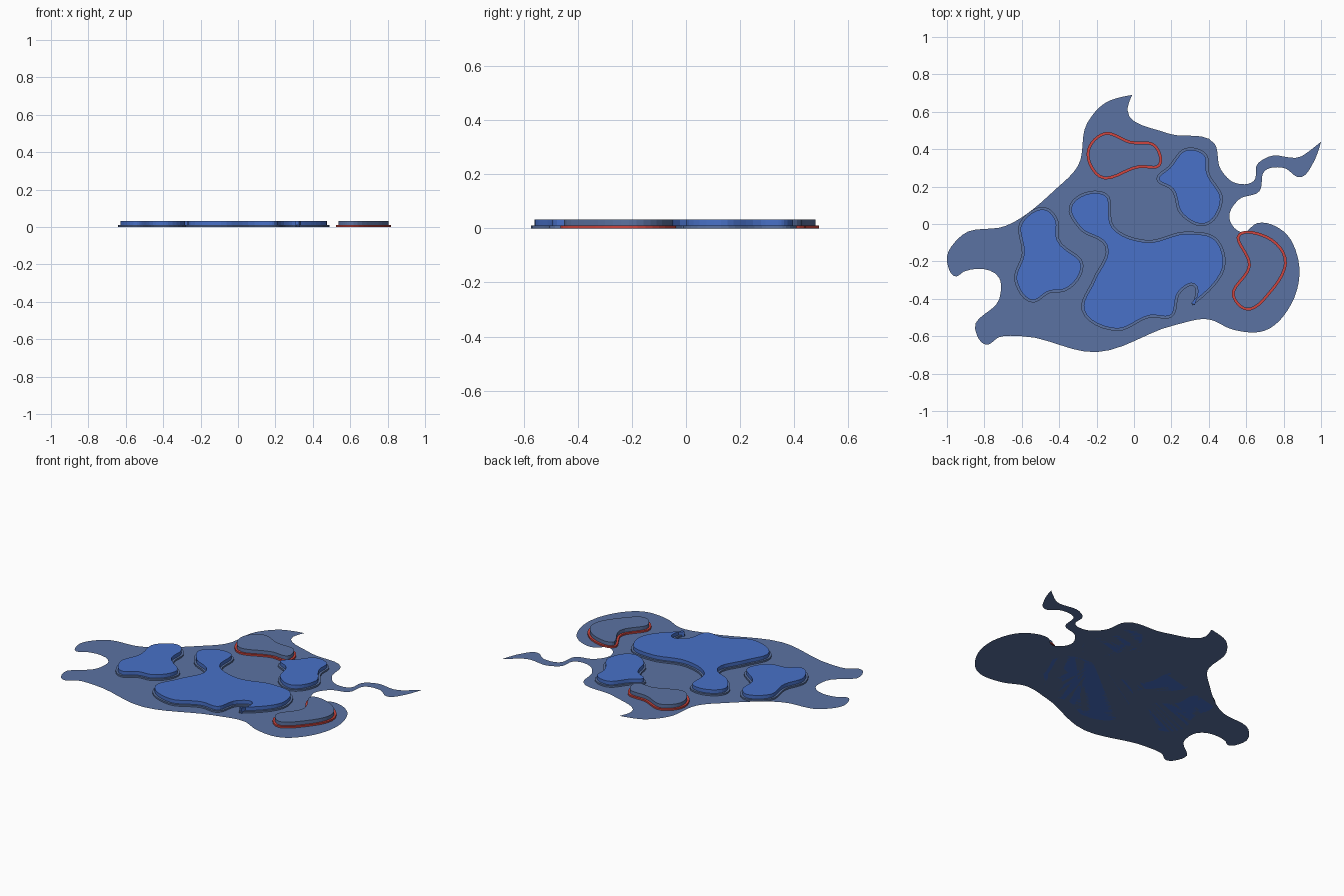
import bpy
import bmesh
from mathutils import Vector

if "Cube" in bpy.data.objects:
    bpy.data.objects.remove(bpy.data.objects["Cube"])

RIM_TOP, LAND_TOP, RIM_WIDTH = 0.010, 0.033, 0.013


def material(name, rgb):
    m = bpy.data.materials.new(name)
    m.diffuse_color = (*rgb, 1)
    m.use_nodes = True
    m.node_tree.nodes["Principled BSDF"].inputs["Base Color"].default_value = m.diffuse_color
    return m


def smooth_loop(points, steps=6):
    """Closed spline through the points, counter-clockwise; tight turns stay sharp."""
    p = [Vector(q) for q in points]
    n = len(p)
    if sum(p[i - 1].x * p[i].y - p[i].x * p[i - 1].y for i in range(n)) < 0:
        p.reverse()
    tangents = []
    for i in range(n):
        a, b = p[i] - p[i - 1], p[(i + 1) % n] - p[i]
        t = a.normalized() * b.length + b.normalized() * a.length
        tangents.append(Vector((0, 0)) if a.angle(b) > 2.12 else t.normalized())
    out = []
    for i in range(n):
        j = (i + 1) % n
        size = (p[j] - p[i]).length
        for k in range(steps):
            t = k / steps
            blend = t * t * (3 - 2 * t)
            pull = tangents[i] * (t * (1 - t) ** 2) - tangents[j] * (t * t * (1 - t))
            out.append(p[i].lerp(p[j], blend) + pull * size)
    return out


def inset(loop, d):
    out = []
    for i, p in enumerate(loop):
        a = (p - loop[i - 1]).normalized()
        b = (loop[(i + 1) % len(loop)] - p).normalized()
        m = Vector((-a.y - b.y, a.x + b.x))
        out.append(p + m * (d / max(0.6, 1 + a.dot(b))))
    return out


def build(name, rings, mat, capped=False):
    """Stack of (loop, z) rings joined by quads, optionally capped at both ends."""
    bm = bmesh.new()
    rows = [[bm.verts.new((p.x, p.y, z)) for p in loop] for loop, z in rings]
    for lo, hi in zip(rows, rows[1:]):
        for i in range(len(lo)):
            j = (i + 1) % len(lo)
            bm.faces.new((lo[i], lo[j], hi[j], hi[i]))
    if capped:
        bm.faces.new(rows[-1])
        if len(rows) > 1:
            bm.faces.new(rows[0][::-1])
    mesh = bpy.data.meshes.new(name)
    bm.to_mesh(mesh)
    bm.free()
    mesh.materials.append(mat)
    bpy.context.collection.objects.link(bpy.data.objects.new(name, mesh))


def patch(name, body_mat, rim_mat, points):
    """Raised slab with a low, slightly wider rim."""
    outer = smooth_loop(points)
    inner = inset(outer, RIM_WIDTH)
    build(name, [(inner, 0), (inner, LAND_TOP)], body_mat, capped=True)
    build(name + "_rim", [(outer, 0), (outer, RIM_TOP), (inner, RIM_TOP)], rim_mat)


slate = material("slate_blue", (0.105, 0.17, 0.36))
blue = material("blue", (0.065, 0.165, 0.58))
red = material("red", (0.62, 0.06, 0.05))

# Flat base sheet with a curling tail
base = [(-.01, .69), (-.035, .61), (.18, .485), (.43, .43), (.465, .29), (.54, .22),
        (.64, .23), (.66, .32), (.72, .36), (.89, .36), (.95, .4), (1, .44),
        (.96, .33), (.89, .25), (.8, .3), (.7, .285), (.67, .175), (.56, .13),
        (.51, .03), (.58, -.045), (.66, .005), (.8, -.04), (.878, -.19), (.84, -.43),
        (.7, -.57), (.53, -.565), (.4, -.51), (.22, -.54), (-.2, -.685), (-.6, -.6),
        (-.72, -.605), (-.79, -.645), (-.85, -.56), (-.72, -.4), (-.72, -.29),
        (-.91, -.255), (-.95, -.28), (-1, -.2), (-.92, -.06), (-.685, -.01),
        (-.42, .185), (-.3, .31), (-.25, .54), (-.15, .65)]
build("base_sheet", [(smooth_loop(base), 0)], slate, capped=True)

# Blue patches
patch("left_patch", blue, slate, [
    (-.41, .03), (-.46, .085), (-.61, .01), (-.6, -.16), (-.64, -.3), (-.54, -.42),
    (-.45, -.37), (-.37, -.36), (-.27, -.22), (-.4, -.08)])
patch("centre_patch", blue, slate, [
    (-.15, .165), (-.24, .175), (-.348, .09), (-.29, -.03), (-.155, -.12), (-.22, -.295),
    (-.28, -.46), (-.09, -.572), (.09, -.5), (.2, -.5), (.255, -.36), (.315, -.33),
    (.31, -.435), (.37, -.39), (.49, -.2), (.44, -.075), (.285, -.04), (.06, -.085),
    (-.105, -.015)])
patch("right_patch", blue, slate, [
    (.12, .24), (.185, .31), (.28, .407), (.39, .37), (.4, .28), (.475, .13),
    (.38, -.01), (.245, .055), (.2, .18)])

# Slate patches with red rims
patch("top_patch", slate, red, [
    (-.25, .4), (-.16, .49), (-.02, .445), (.12, .42), (.14, .31), (.03, .3), (-.19, .25)])
patch("lobe_patch", slate, red, [
    (.56, -.05), (.68, -.05), (.815, -.18), (.74, -.36), (.59, -.46), (.525, -.39),
    (.61, -.22)])
